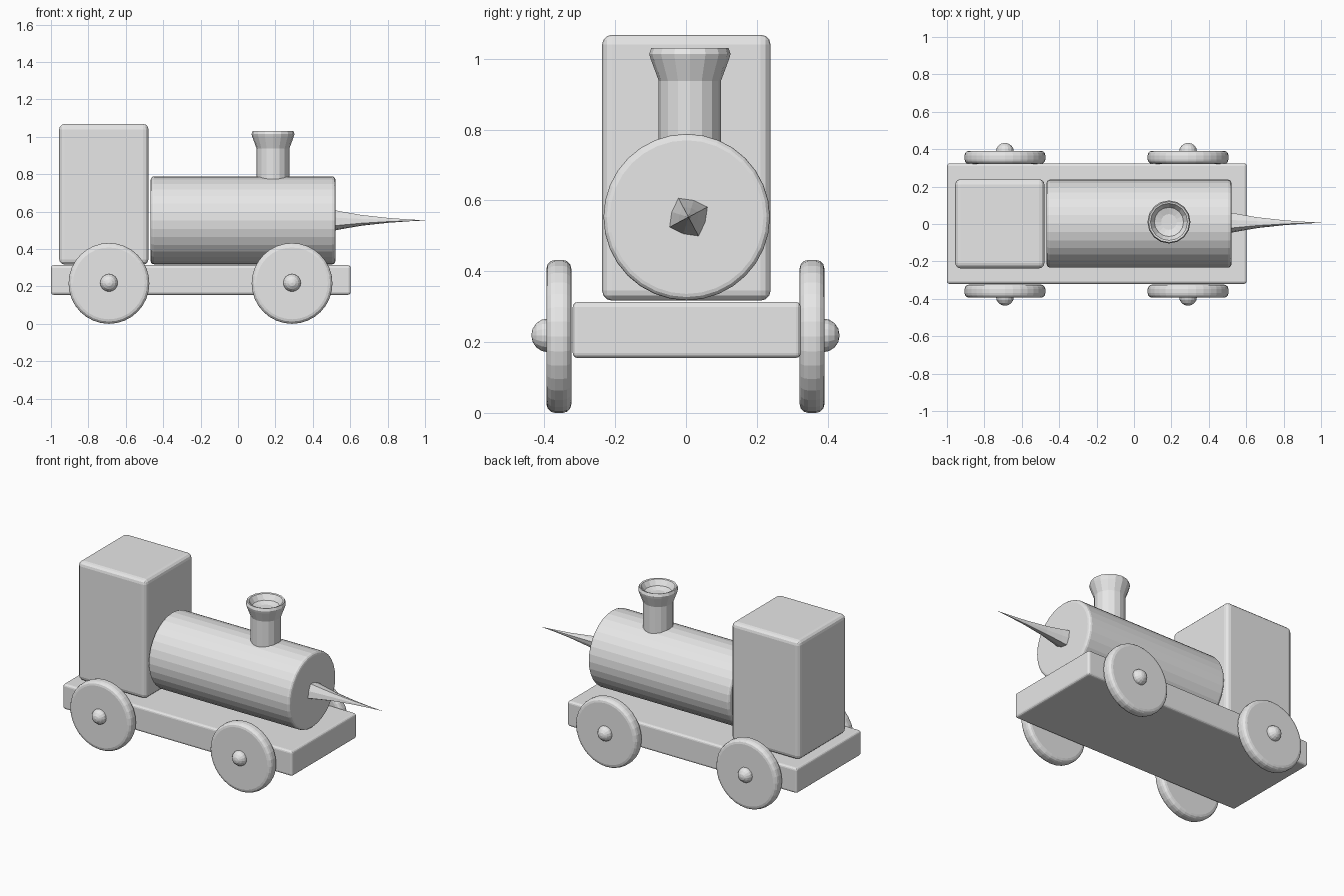
import bpy
import bmesh
from math import pi, cos, sin, radians
from mathutils import Matrix

cube = bpy.data.objects.get("Cube")
if cube:
    bpy.data.objects.remove(cube, do_unlink=True)

grey = bpy.data.materials.new("plain_grey")
grey.use_nodes = True
grey.diffuse_color = (0.8, 0.8, 0.8, 1)
grey.node_tree.nodes["Principled BSDF"].inputs["Base Color"].default_value = (0.8, 0.8, 0.8, 1)


def finish(name, bm, bevel=0, segments=3):
    """Turn a bmesh into a flat-shaded object with optional rounded edges."""
    bmesh.ops.recalc_face_normals(bm, faces=bm.faces)
    mesh = bpy.data.meshes.new(name)
    bm.to_mesh(mesh)
    bm.free()
    mesh.materials.append(grey)
    obj = bpy.data.objects.new(name, mesh)
    bpy.context.collection.objects.link(obj)
    if bevel:
        mod = obj.modifiers.new("rounded_edges", "BEVEL")
        mod.width = bevel
        mod.segments = segments
        mod.limit_method = "ANGLE"
        mod.angle_limit = radians(40)
    return obj


def box(name, low, high, bevel):
    bm = bmesh.new()
    bmesh.ops.create_cube(bm, size=1)
    for v in bm.verts:
        v.co = [a + (c + 0.5) * (b - a) for c, a, b in zip(v.co, low, high)]
    return finish(name, bm, bevel)


def drum(name, centre, radius, length, axis, bevel):
    bm = bmesh.new()
    turn = Matrix.Rotation(pi / 2, 4, "Y" if axis == "X" else "X")
    bmesh.ops.create_cone(bm, cap_ends=True, segments=32, radius1=radius, radius2=radius,
                          depth=length, matrix=Matrix.Translation(centre) @ turn)
    return finish(name, bm, bevel)


def loft(name, rings):
    """Skin a list of equal-length point rings and cap both ends."""
    bm = bmesh.new()
    loops = [[bm.verts.new(p) for p in ring] for ring in rings]
    n = len(loops[0])
    for a, b in zip(loops, loops[1:]):
        for i in range(n):
            j = (i + 1) % n
            bm.faces.new((a[i], a[j], b[j], b[i]))
    bm.faces.new(loops[0])
    bm.faces.new(loops[-1])
    return finish(name, bm)


# Body
box("deck", (-1.0, -0.32, 0.155), (0.602, 0.324, 0.313), 0.014)
box("cab", (-0.956, -0.237, 0.317), (-0.479, 0.239, 1.068), 0.028)
drum("boiler", (0.027, 0.002, 0.553), 0.235, 0.988, "X", 0.018)

# Chimney with flared mouth and shallow funnel
profile = [(0.088, 0.74), (0.088, 0.938), (0.111, 1.0), (0.115, 1.014), (0.109, 1.031),
           (0.099, 1.028), (0.078, 0.996), (0.042, 0.985)]
loft("chimney", [[(0.187 + r * cos(i * pi / 8), 0.011 + r * sin(i * pi / 8), z)
                  for i in range(16)] for r, z in profile])

# Nose spike: bulging square section, slightly turned, tapering to a point
stations = [(0.5, 1.0), (0.56, 0.8), (0.66, 0.5), (0.8, 0.23), (0.92, 0.08), (1.0, 0.01)]
spike = []
for x, s in stations:
    ring = []
    for i in range(8):
        a = i * pi / 4 + radians(28)
        r = s * (0.065 if i % 2 == 0 else 0.053)
        ring.append((x, 0.007 + r * cos(a), 0.553 + r * sin(a)))
    spike.append(ring)
loft("nose_spike", spike)

# Wheels and domed hubs
for side, y in (("front", -0.359), ("back", 0.356)):
    out = 1 if y > 0 else -1
    for end, x in (("right", -0.69), ("left", 0.289)):
        drum(f"{side}_{end}_wheel", (x, y, 0.216), 0.216, 0.07, "Y", 0.024)
        bm = bmesh.new()
        place = Matrix.Translation((x, y + out * 0.03, 0.219)) @ Matrix.Rotation(pi / 2, 4, "X")
        bmesh.ops.create_uvsphere(bm, u_segments=16, v_segments=8, radius=0.048, matrix=place)
        finish(f"{side}_{end}_hub", bm)
